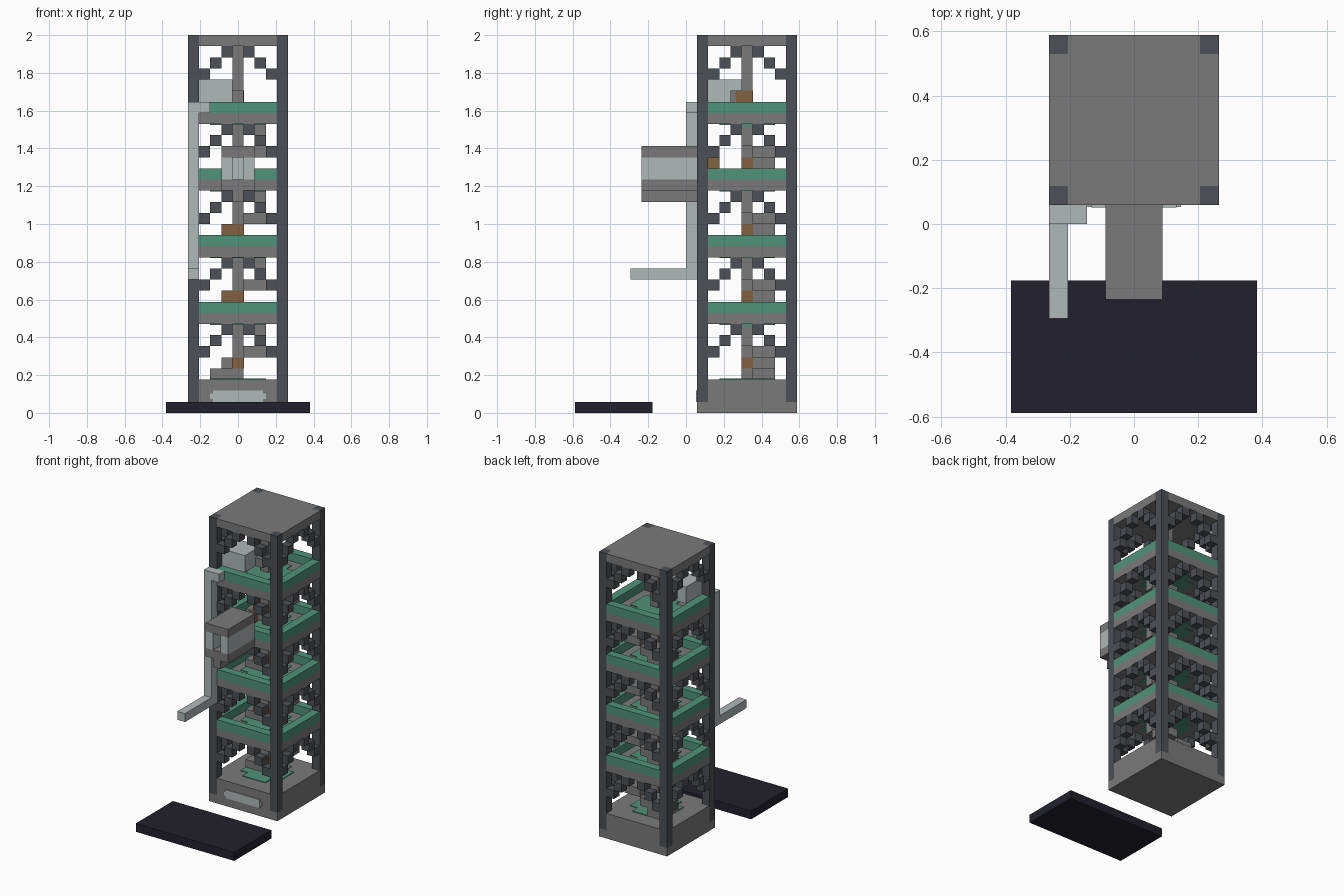
import bpy, bmesh
from mathutils import Matrix, Vector

cube = bpy.data.objects.get("Cube")
if cube:
    bpy.data.objects.remove(cube, do_unlink=True)

U = 1 / 17          # one building block
MID = 5.5           # tower centre along y, in blocks
LEVELS = (8, 14, 20, 26)


def material(name, *srgb):
    lin = [((c / 255 + 0.055) / 1.055) ** 2.4 for c in srgb] + [1]
    m = bpy.data.materials.new(name)
    m.use_nodes = True
    m.diffuse_color = lin
    m.node_tree.nodes["Principled BSDF"].inputs["Base Color"].default_value = lin
    return m


concrete = material("concrete grey", 122, 122, 122)
steel = material("dark steel", 76, 80, 85)
green = material("green", 80, 147, 122)
pale = material("pale metal", 176, 184, 184)
brown = material("brown wood", 130, 97, 64)
navy = material("dark navy", 34, 33, 45)


def finish(name, bm, mat):
    bmesh.ops.recalc_face_normals(bm, faces=bm.faces)
    bmesh.ops.scale(bm, vec=(U, U, U), verts=bm.verts)
    me = bpy.data.meshes.new(name)
    bm.to_mesh(me)
    bm.free()
    me.materials.append(mat)
    ob = bpy.data.objects.new(name, me)
    bpy.context.collection.objects.link(ob)
    return ob


def boxes(name, mat, *spans):
    """One object from boxes given as (x0, x1, y0, y1, z0, z1) in blocks."""
    bm = bmesh.new()
    for x0, x1, y0, y1, z0, z1 in spans:
        size = Matrix.Diagonal((x1 - x0, y1 - y0, z1 - z0, 1))
        centre = Vector((x0 + x1, y0 + y1, z0 + z1)) / 2
        bmesh.ops.create_cube(bm, size=1, matrix=Matrix.Translation(centre) @ size)
    return finish(name, bm, mat)


def cross_plate(name, mat, outer, inner, z0, z1):
    """Square plate with its corner blocks left out."""
    bm = bmesh.new()
    pts = []
    for sx, sy in ((1, 1), (-1, 1), (-1, -1), (1, -1)):
        corner = [(outer, inner), (inner, inner), (inner, outer)]
        if sx * sy < 0:
            corner.reverse()
        pts += [(sx * a, MID + sy * b, z0) for a, b in corner]
    face = bm.faces.new([bm.verts.new(p) for p in pts])
    ext = bmesh.ops.extrude_face_region(bm, geom=[face])["geom"]
    bmesh.ops.translate(bm, vec=(0, 0, z1 - z0),
                        verts=[v for v in ext if isinstance(v, bmesh.types.BMVert)])
    return finish(name, bm, mat)


def four_sides(name, mat, spans):
    """Repeat boxes of the front wall on all four walls."""
    bm = bmesh.new()
    for x0, x1, y0, y1, z0, z1 in spans:
        for turn in range(4):
            rot = Matrix.Rotation(turn * 1.5707963, 4, "Z")
            mid = Matrix.Translation((0, MID, 0))
            centre = Vector(((x0 + x1) / 2, (y0 + y1) / 2 - MID, (z0 + z1) / 2))
            size = Matrix.Diagonal((x1 - x0, y1 - y0, z1 - z0, 1))
            bmesh.ops.create_cube(bm, size=1,
                                  matrix=mid @ rot @ Matrix.Translation(centre) @ size)
    return finish(name, bm, mat)


# Frame: corner posts, base and roof
four_sides("corner_posts", steel, [(-4.5, -3.5, 1, 2, 1, 34)])
boxes("base_footing", concrete, (-4.5, 4.5, 1, 10, 0, 1))
cross_plate("base_block", concrete, 4.5, 3.5, 1, 3)
cross_plate("base_floor_patch", green, 2.5, 1.5, 2.9, 3.08)
cross_plate("roof", concrete, 4.5, 3.5, 33, 34)

# Floors with green rails and green centre patches
for i, z in enumerate(LEVELS, 1):
    cross_plate(f"floor_{i}", concrete, 4.5, 3.5, z, z + 1)
    cross_plate(f"floor_patch_{i}", green, 2.5, 1.5, z - 0.08, z + 1.08)
    four_sides(f"rail_{i}", green, [(-3.5, 3.5, 1, 2, z + 1, z + 2)])

# Stepped brackets under every floor and the roof
for i, top in enumerate(LEVELS + (33,), 1):
    four_sides(f"brackets_{i}", steel,
               [(s * k - 0.5, s * k + 0.5, 1, 2, top - k, top - k + 1)
                for k in (1, 2, 3) for s in (-1, 1)])

# Central pole and the winding stair on each storey
boxes("central_pole", concrete, (-0.5, 0.5, 5, 6, 3, 33))
for i, z in enumerate((3,) + LEVELS[:3], 1):
    z = z if i == 1 else z + 1
    boxes(f"stair_{i}", concrete,
          (-2.5, -0.5, 5, 8, z, z + 1),
          (-1.5, 0.5, 6, 8, z + 1, z + 2),
          (0.5, 2.5, 6, 8, z + 2, z + 3),
          (1.5, 2.5, 5, 6, z + 3, z + 4),
          (0.5, 2.5, 5, 6, z + 4, z + 5))
    left = -0.52 if i == 1 else -1.5
    boxes(f"wood_step_{i}", brown, (left, 0.52, 4.98, 6.02, z + 1, z + 2))
boxes("wood_crate", brown, (-0.5, 0.5, 2, 3, 22, 23))
boxes("top_seat", brown, (-0.52, 0.52, 4.5, 6.02, 28, 29))
boxes("top_seat_front", concrete, (-0.5, 0.5, 4, 4.5, 28, 29))

# Cabin sticking out of the front
boxes("cabin_roof", concrete, (-1.5, 1.5, -4, 1, 23, 24))
boxes("cabin_walls", pale, (-1.5, -0.5, -4, 1, 21, 23),
      (0.5, 1.5, -4, 1, 21, 23), (-0.5, 0.5, 0, 1, 21, 23))
boxes("cabin_floor", concrete, (-1.5, 1.5, -4, 1, 20, 21))
boxes("cabin_keel", concrete, (-0.5, 0.5, -4, 1, 19, 20))

# Pale pipe down the front, with its tank
boxes("pipe_upright", pale, (-4.5, -3.5, 0, 1, 12, 28))
boxes("pipe_spout", pale, (-4.5, -3.5, -5, 0, 12, 13))
boxes("pipe_elbow", pale, (-3.5, -2.5, 0, 1, 27, 28))
boxes("tank", pale, (-3.5, -0.5, 2, 5, 28, 30))

# Plate on the base and the separate slab in front
boxes("base_plate", pale, (-2.5, 2.5, 0.9, 1, 1.25, 1.75),
      (-2.25, 2.25, 0.88, 1, 1, 2))
boxes("front_slab", navy, (-6.5, 6.5, -10, -3, 0, 1))
